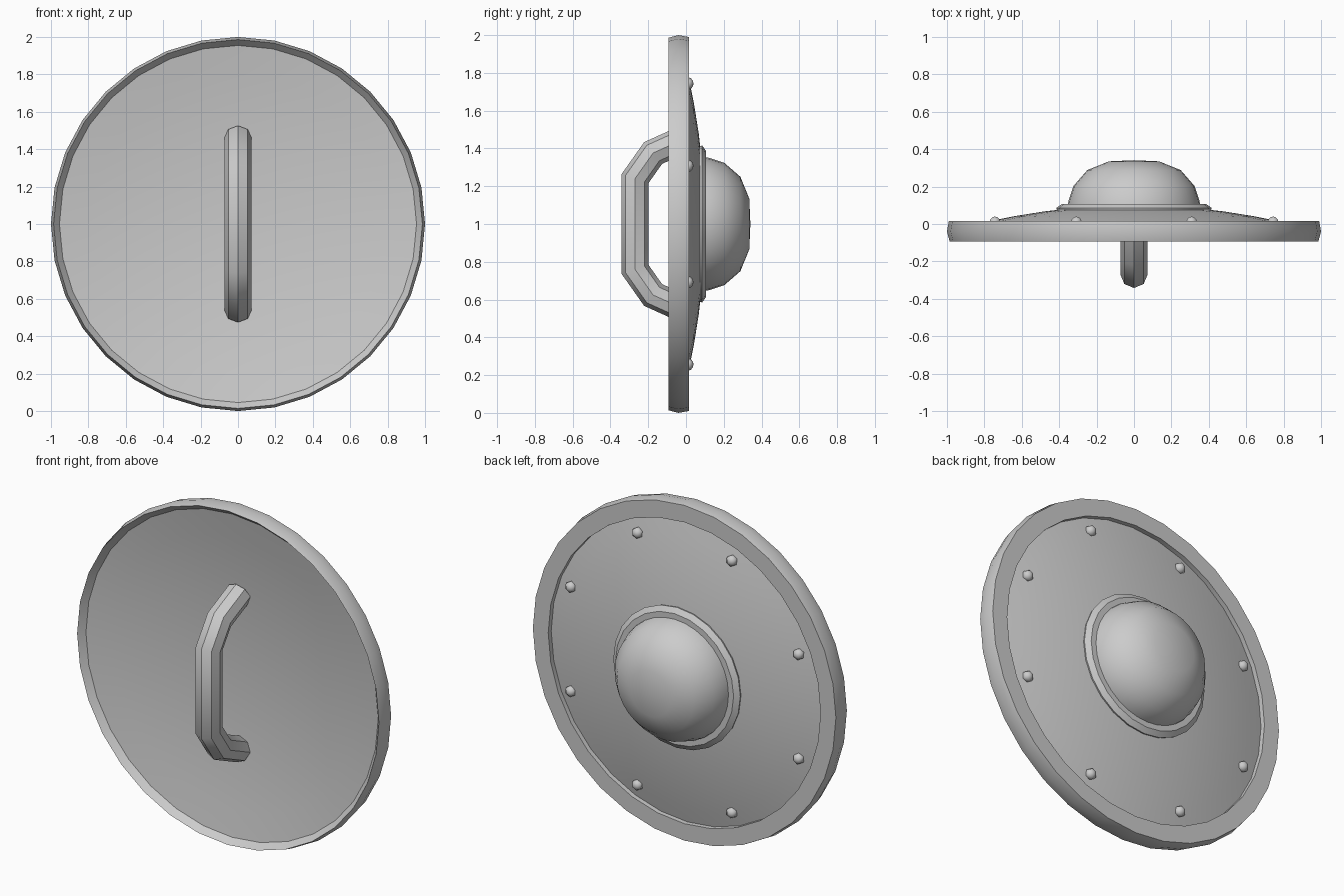
import bpy, bmesh, math
from mathutils import Vector

if "Cube" in bpy.data.objects:
    bpy.data.objects.remove(bpy.data.objects["Cube"])

CZ = 1.0  # height of the shield centre

metal = bpy.data.materials.new("grey_metal")
metal.diffuse_color = (0.6, 0.6, 0.6, 1)
metal.use_nodes = True
metal.node_tree.nodes["Principled BSDF"].inputs["Base Color"].default_value = metal.diffuse_color


def finish(bm, name, angle=30):
    bmesh.ops.recalc_face_normals(bm, faces=bm.faces)
    me = bpy.data.meshes.new(name)
    bm.to_mesh(me)
    bm.free()
    me.materials.append(metal)
    ob = bpy.data.objects.new(name, me)
    bpy.context.collection.objects.link(ob)
    bpy.ops.object.select_all(action='DESELECT')
    ob.select_set(True)
    bpy.context.view_layer.objects.active = ob
    bpy.ops.object.shade_smooth_by_angle(angle=math.radians(angle))
    return ob


def lathe(name, profile, sides=32, closed=False):
    """Spin (radius, y) points about the y axis through the centre."""
    bm = bmesh.new()
    rings = []
    for r, y in profile:
        n = 1 if r == 0 else sides
        rings.append([bm.verts.new((r * math.sin(math.tau * i / sides), y,
                                    CZ + r * math.cos(math.tau * i / sides)))
                      for i in range(n)])
    pairs = list(zip(rings, rings[1:]))
    if closed:
        pairs.append((rings[-1], rings[0]))
    for a, b in pairs:
        for i in range(sides):
            j = (i + 1) % sides
            if len(b) == 1:
                bm.faces.new((a[i], a[j], b[0]))
            elif len(a) == 1:
                bm.faces.new((a[0], b[j], b[i]))
            else:
                bm.faces.new((a[i], a[j], b[j], b[i]))
    return finish(bm, name)


def back(r):
    return 0.1 - 0.142 * r * r


def front(r):
    return 0.031 - 0.095 * r * r


# Shallow dished plate with a front and a back skin
radii = [0.955, 0.8, 0.64, 0.48, 0.32, 0.16, 0]
lathe("plate", [(r, front(r)) for r in reversed(radii)]
      + [(r, back(r)) for r in radii])

# Rim with a slightly bulged outer wall
lathe("rim", [(0.89, -0.03), (0.95, -0.05), (0.986, -0.093), (1.0, -0.04),
              (0.99, 0.015), (0.89, 0.015)], closed=True)

# Raised collar and dome on the back
lathe("collar", [(0.34, 0.06), (0.408, 0.06), (0.415, 0.086),
                 (0.386, 0.107), (0.34, 0.107)], sides=24, closed=True)
lathe("dome", [(0.355, 0.09), (0.35, 0.125), (0.324, 0.203), (0.25, 0.288),
               (0.134, 0.335), (0, 0.341)])

# Rivets around the plate
for k in range(8):
    a = math.radians(22.5 + 45 * k)
    bm = bmesh.new()
    bmesh.ops.create_uvsphere(bm, u_segments=6, v_segments=6, radius=1)
    for v in bm.verts:
        x, y, z = v.co
        v.co = (0.805 * math.sin(a) + 0.033 * x, 0.01 + 0.03 * z,
                CZ + 0.805 * math.cos(a) + 0.033 * y)
    finish(bm, f"rivet_{k + 1}", 80)

# Grip on the front: eight-sided bar swept along a mitred path
half = [(0.012, 0.46), (-0.174, 0.376), (-0.27, 0.24)]
path = [Vector((0, y, CZ + z)) for y, z in half]
path += [Vector((0, y, CZ - z)) for y, z in reversed(half)]
bm = bmesh.new()
rings = []
for i, p in enumerate(path):
    d_in = (p - path[i - 1]).normalized() if i else None
    d_out = (path[i + 1] - p).normalized() if i + 1 < len(path) else None
    d_in, d_out = d_in or d_out, d_out or d_in
    tangent = (d_in + d_out).normalized()
    side = tangent.cross(Vector((1, 0, 0))) * (0.072 / tangent.dot(d_in))
    rings.append([bm.verts.new(p + side * math.cos(k * math.tau / 8)
                               + Vector((0.073 * math.sin(k * math.tau / 8), 0, 0)))
                  for k in range(8)])
for a, b in zip(rings, rings[1:]):
    for k in range(8):
        j = (k + 1) % 8
        bm.faces.new((a[k], a[j], b[j], b[k]))
bm.faces.new(rings[0])
bm.faces.new(rings[-1])
finish(bm, "grip", 42)
